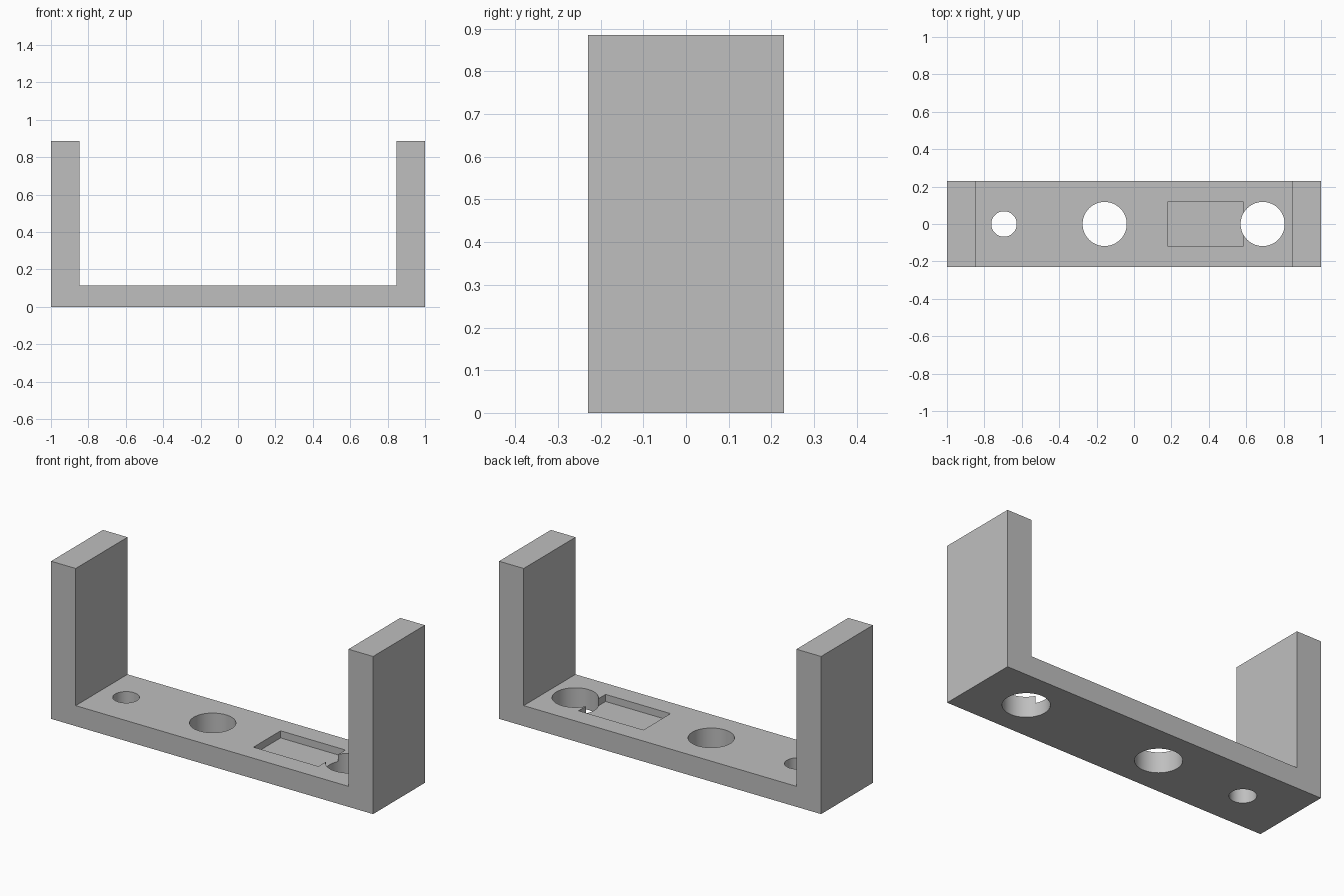
import bpy
import bmesh

cube = bpy.data.objects.get("Cube")
if cube:
    bpy.data.objects.remove(cube, do_unlink=True)

HALF_DEPTH, HEIGHT, FLOOR, INNER = 0.23, 0.885, 0.115, 0.847
POCKET_DEPTH = 0.04

grey = bpy.data.materials.new("plain_grey")
grey.use_nodes = True
colour = (0.52, 0.52, 0.52, 1)
grey.diffuse_color = colour
grey.node_tree.nodes["Principled BSDF"].inputs["Base Color"].default_value = colour

# U-shaped bracket: side profile pushed through the depth
profile = [(-1, 0), (1, 0), (1, HEIGHT), (INNER, HEIGHT), (INNER, FLOOR),
           (-INNER, FLOOR), (-INNER, HEIGHT), (-1, HEIGHT)]
bm = bmesh.new()
face = bm.faces.new([bm.verts.new((x, -HALF_DEPTH, z)) for x, z in profile])
extruded = bmesh.ops.extrude_face_region(bm, geom=[face])
moved = [g for g in extruded["geom"] if isinstance(g, bmesh.types.BMVert)]
bmesh.ops.translate(bm, verts=moved, vec=(0, 2 * HALF_DEPTH, 0))
bmesh.ops.recalc_face_normals(bm, faces=bm.faces)
mesh = bpy.data.meshes.new("bracket")
bm.to_mesh(mesh)
bm.free()
bracket = bpy.data.objects.new("bracket", mesh)
bpy.context.collection.objects.link(bracket)
mesh.materials.append(grey)


def cut(cutter):
    """Subtract a cutter from the bracket, then discard it."""
    cutter.hide_render = True
    cutter.data.materials.append(grey)
    mod = bracket.modifiers.new("cut", 'BOOLEAN')
    mod.operation, mod.solver, mod.object = 'DIFFERENCE', 'EXACT', cutter
    bpy.ops.object.select_all(action='DESELECT')
    bpy.context.view_layer.objects.active = bracket
    bracket.select_set(True)
    bpy.ops.object.modifier_apply(modifier=mod.name)
    bpy.data.objects.remove(cutter, do_unlink=True)


# Round holes through the base
for x, radius in [(-0.695, 0.068), (-0.157, 0.118), (0.688, 0.118)]:
    bpy.ops.mesh.primitive_cylinder_add(vertices=64, radius=radius, depth=0.5,
                                        location=(x, 0, FLOOR / 2))
    cut(bpy.context.object)

# Shallow rectangular pocket that breaks into the last hole
bpy.ops.mesh.primitive_cube_add(size=1, location=(0.382, 0, FLOOR))
pocket = bpy.context.object
pocket.scale = (0.403, 0.24, 2 * POCKET_DEPTH)
cut(pocket)

bpy.ops.object.shade_smooth_by_angle()
